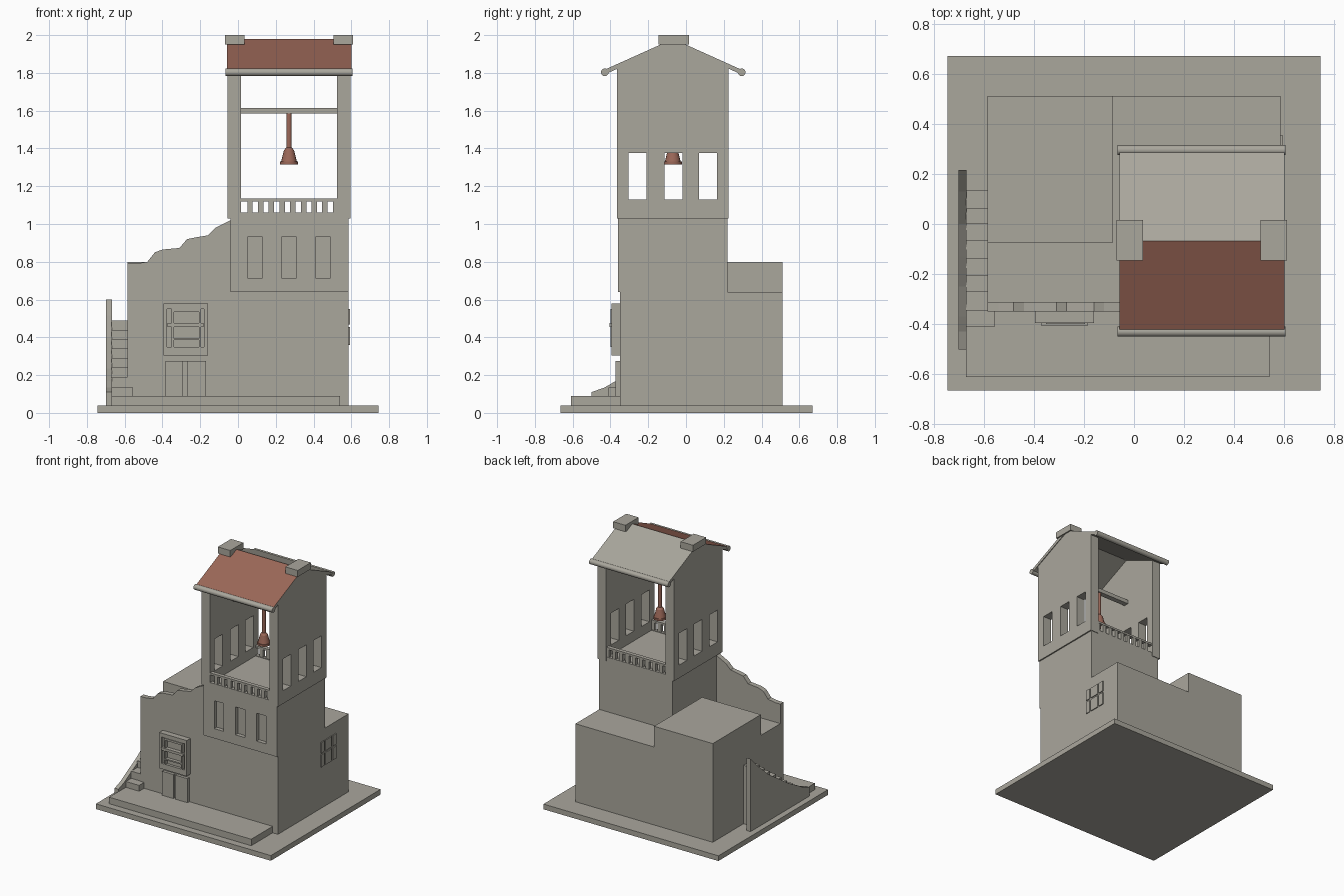
import bpy, bmesh, math
from mathutils import Matrix, Vector

if "Cube" in bpy.data.objects:
    bpy.data.objects.remove(bpy.data.objects["Cube"])


def material(name, rgb):
    m = bpy.data.materials.new(name)
    m.diffuse_color = (*rgb, 1)
    m.use_nodes = True
    m.node_tree.nodes["Principled BSDF"].inputs["Base Color"].default_value = m.diffuse_color
    return m


STONE = material("grey stone", (0.40, 0.385, 0.335))
CLAY = material("red brown clay", (0.33, 0.138, 0.098))


def finish(name, bm, mats=(STONE,)):
    bmesh.ops.recalc_face_normals(bm, faces=bm.faces)
    me = bpy.data.meshes.new(name)
    bm.to_mesh(me)
    bm.free()
    for m in mats:
        me.materials.append(m)
    ob = bpy.data.objects.new(name, me)
    bpy.context.collection.objects.link(ob)
    return ob


def boxes(name, specs, mats=(STONE,)):
    """One object from boxes given as x0, x1, y0, y1, z0, z1."""
    bm = bmesh.new()
    for x0, x1, y0, y1, z0, z1 in specs:
        mat = Matrix.LocRotScale(((x0 + x1) / 2, (y0 + y1) / 2, (z0 + z1) / 2),
                                 None, (x1 - x0, y1 - y0, z1 - z0))
        bmesh.ops.create_cube(bm, size=1, matrix=mat)
    return finish(name, bm, mats)


def prism(name, pts, axis, a, b, mats=(STONE,)):
    """Extrude a profile along x (points y, z) or y (points x, z)."""
    bm = bmesh.new()
    vs = [bm.verts.new((a, p, q) if axis == 'x' else (p, a, q)) for p, q in pts]
    f = bm.faces.new(vs)
    ext = bmesh.ops.extrude_face_region(bm, geom=[f])
    d = Vector((b - a, 0, 0) if axis == 'x' else (0, b - a, 0))
    bmesh.ops.translate(bm, vec=d, verts=[v for v in ext['geom'] if isinstance(v, bmesh.types.BMVert)])
    return finish(name, bm, mats)


def cut(ob, specs):
    cutter = boxes(ob.name + "_cutter", specs)
    cutter.hide_render = True
    cutter.hide_set(True)
    mod = ob.modifiers.new("openings", 'BOOLEAN')
    mod.operation, mod.solver, mod.object = 'DIFFERENCE', 'EXACT', cutter


def smooth(ob):
    bpy.ops.object.select_all(action='DESELECT')
    ob.select_set(True)
    bpy.context.view_layer.objects.active = ob
    bpy.ops.object.shade_smooth_by_angle(angle=math.radians(40))


# ground slab, porch and house body
boxes("base_slab", [(-.745, .745, -.665, .67, 0, .04)])
boxes("porch_step", [(-.67, .54, -.61, -.35, .04, .09)])
boxes("house_body", [(-.585, .585, -.35, .51, .04, .64)])
boxes("raised_room", [(-.585, -.085, -.075, .51, .64, .80)])

# broken front parapet
top = [(-.585, .79), (-.54, .79), (-.48, .80), (-.44, .85), (-.40, .865), (-.31, .873),
       (-.27, .92), (-.22, .93), (-.16, .94), (-.12, .98), (-.04, 1.02)]
prism("broken_parapet", [(-.04, .64), (-.585, .64)] + top, 'y', -.35, -.312)

# tower storey with three niches
tower = boxes("tower_storey", [(-.04, .585, -.36, .22, .64, 1.03)])
cut(tower, [(x, x + .08, -.40, -.33, .715, .93) for x in (.05, .23, .41)])

# belfry floor and pierced gable walls
boxes("belfry_floor", [(-.04, .58, -.36, .22, 1.03, 1.055)])
gable = [(-.365, 1.03), (.225, 1.03), (.225, 1.825), (-.07, 1.957), (-.365, 1.825)]
for name, x0, x1 in (("left_gable_wall", -.055, .015), ("right_gable_wall", .525, .595)):
    wall = prism(name, gable, 'x', x0, x1)
    cut(wall, [(x0 - .05, x1 + .05, y, y + .097, 1.13, 1.375) for y in (-.305, -.115, .068)])

# front and back balustrades
for name, y in (("front_balustrade", -.36), ("back_balustrade", .19)):
    bars = [(.015, .525, y, y + .03, 1.12, 1.135), (.015, .525, y, y + .03, 1.03, 1.06)]
    for i in range(9):
        x = .05 + i * .0567
        bars.append((x - .001, x + .028, y + .002, y + .028, 1.06, 1.12))
    boxes(name, bars)

# roof: clay front slope, stone elsewhere
roof = prism("roof", [(-.435, 1.815), (-.068, 1.98), (.298, 1.815), (.298, 1.79),
                      (-.068, 1.953), (-.435, 1.79)], 'x', -.058, .60, (STONE, CLAY))
for p in roof.data.polygons:
    if p.normal.y < -.2 and p.normal.z > .5:
        p.material_index = 1

# rounded eave rolls
for name, y in (("front_eave_roll", -.43), ("back_eave_roll", .295)):
    bm = bmesh.new()
    bmesh.ops.create_cone(bm, cap_ends=True, segments=16, radius1=.02, radius2=.02, depth=.67,
                          matrix=Matrix.Translation((.27, y, 1.803)) @ Matrix.Rotation(math.pi / 2, 4, 'Y'))
    smooth(finish(name, bm))

# ridge blocks
boxes("ridge_blocks", [(x, x + .105, -.145, .015, 1.95, 2.0) for x in (-.07, .505)])

# bell beam, rod and bell
boxes("bell_beam", [(.015, .525, -.09, -.05, 1.585, 1.615)])
bm = bmesh.new()
for z0, z1, r0, r1 in ((1.315, 1.33, .048, .048), (1.33, 1.39, .042, .027),
                       (1.39, 1.405, .027, .015), (1.40, 1.585, .014, .014)):
    bmesh.ops.create_cone(bm, cap_ends=True, segments=16, radius1=r0, radius2=r1, depth=z1 - z0,
                          matrix=Matrix.Translation((.27, -.07, (z0 + z1) / 2)))
smooth(finish("bell", bm, (CLAY,)))

# front bay window with recess and bars
bay = boxes("bay_window_frame", [(-.395, -.16, -.395, -.35, .305, .58)])
cut(bay, [(-.375, -.18, -.45, -.375, .348, .55)])
boxes("bay_window_bars", [(-.372, -.183, -.405, -.37, .455, .475),
                          (-.352, -.34, -.40, -.37, .348, .55),
                          (-.207, -.195, -.40, -.37, .348, .55),
                          (-.34, -.207, -.40, -.37, .385, .395),
                          (-.34, -.207, -.40, -.37, .535, .55)])

# double door
boxes("double_door", [(-.385, -.29, -.372, -.35, .09, .275), (-.27, -.17, -.372, -.35, .09, .275),
                      (-.29, -.27, -.358, -.35, .09, .275)])

# six side window panes
boxes("side_window_panes", [(.58, .592, y0, y1, z0, z1)
                            for y0, y1 in ((.168, .205), (.22, .295), (.31, .355))
                            for z0, z1 in ((.36, .455), (.468, .55))])

# outside stair and its curved side wall
starts = [-.345, -.27, -.205, -.14, -.065, 0, .06, .135]
steps = [(-.67, -.555, -.41, -.345, .04, .135)]
for i in range(7):
    steps.append((-.67, -.585, starts[i], starts[i + 1], .04, .19 + .05 * i))
boxes("stair_steps", steps)
prism("stair_side_wall", [(.215, .04), (.215, .60), (.13, .515), (0, .40), (-.13, .315), (-.25, .235),
                          (-.37, .17), (-.43, .135), (-.50, .11), (-.50, .04)], 'x', -.70, -.668)
